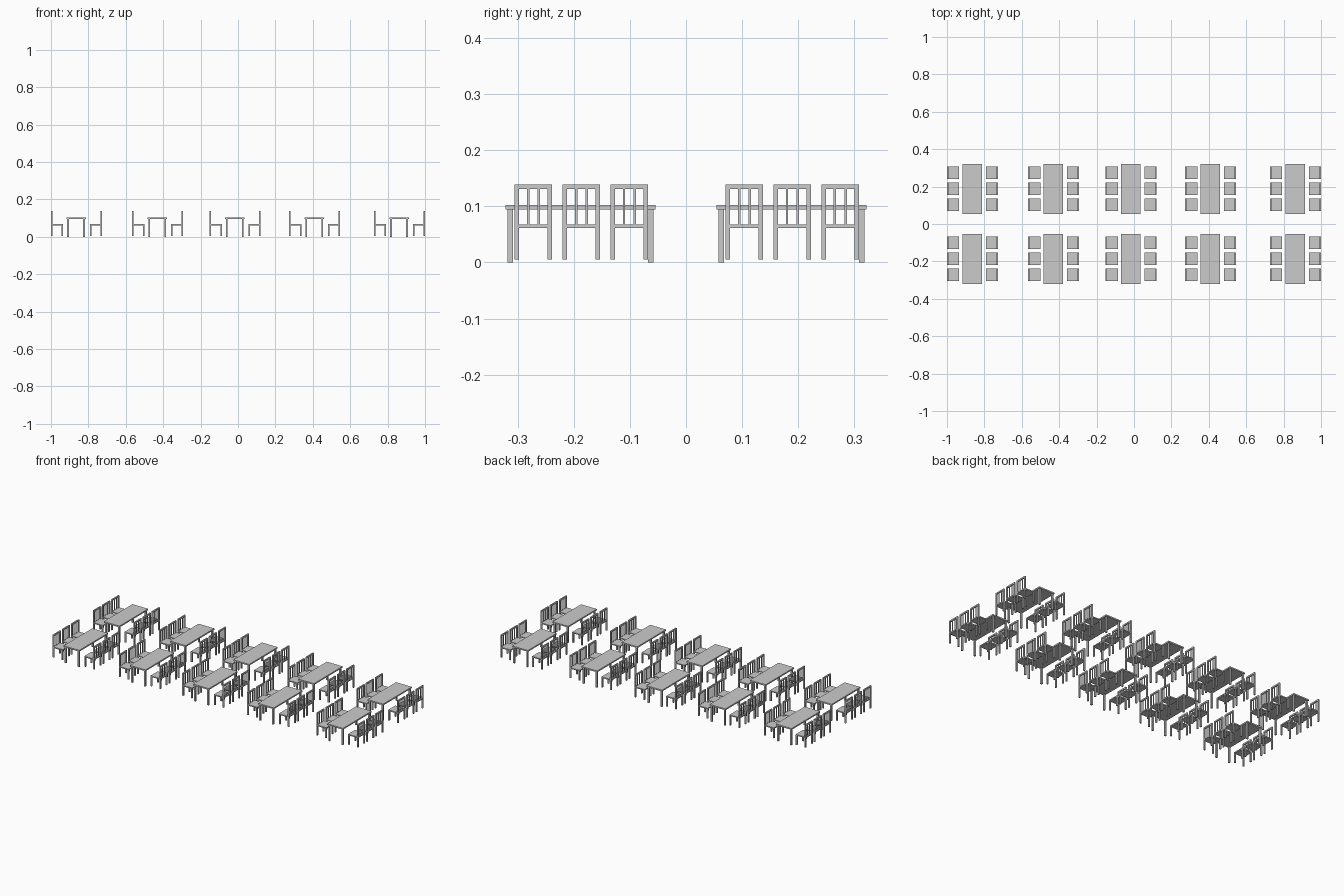
import bpy, bmesh
from mathutils import Vector, Matrix

if "Cube" in bpy.data.objects:
    bpy.data.objects.remove(bpy.data.objects["Cube"])


def box(bm, x0, x1, y0, y1, z0, z1):
    size = Vector((x1 - x0, y1 - y0, z1 - z0))
    mid = Vector((x0 + x1, y0 + y1, z0 + z1)) / 2
    bmesh.ops.create_cube(bm, size=1, matrix=Matrix.Translation(mid) @ Matrix.Diagonal(size.to_4d()))


def finish(bm, name):
    mesh = bpy.data.meshes.new(name)
    bm.to_mesh(mesh)
    bm.free()
    return mesh


def table_mesh():
    bm = bmesh.new()
    hx, hy, leg = 0.0515, 0.134, 0.0095
    box(bm, -hx, hx, -hy, hy, 0.094, 0.102)              # top
    for sx in (-1, 1):                                   # four legs
        for sy in (-1, 1):
            xs = sorted((sx * (hx - 0.004), sx * (hx - 0.004 - leg)))
            ys = sorted((sy * (hy - 0.004), sy * (hy - 0.004 - leg)))
            box(bm, *xs, *ys, 0, 0.094)
    return finish(bm, "table")


def chair_mesh():
    # backrest on the -x side, seat reaching towards +x
    bm = bmesh.new()
    d, w, t = 0.0655, 0.0335, 0.008
    box(bm, 0, d, -w, w, 0.061, 0.0675)                  # seat
    for y in (-w, w - t):
        box(bm, 0, t, y, y + t, 0.0055, 0.061)           # rear legs
        box(bm, d - t, d, y, y + t, 0.0055, 0.061)       # front legs
        box(bm, 0, t, y, y + t, 0.0675, 0.131)           # back posts
    box(bm, 0, t, -w, w, 0.131, 0.139)                   # top rail
    for y in (-0.0095, 0.0095):                          # back slats
        box(bm, 0.002, 0.006, y - 0.0022, y + 0.0022, 0.0675, 0.131)
    return finish(bm, "chair")


def place(name, mesh, loc, flip=False):
    ob = bpy.data.objects.new(name, mesh)
    ob.location = loc
    if flip:
        ob.rotation_euler.z = 3.14159265
    bpy.context.collection.objects.link(ob)


table, chair = table_mesh(), chair_mesh()

# Two rows of five dining sets, three chairs along each long side
for cx in (-0.8635, -0.43, -0.015, 0.41, 0.8635):
    for cy in (-0.188, 0.188):
        place("table", table, (cx - 0.002, cy, 0))
        for dy in (-0.084, 0.0015, 0.087):
            place("chair_left", chair, (cx - 0.1365, cy + dy, 0))
            place("chair_right", chair, (cx + 0.1365, cy + dy, 0), True)
